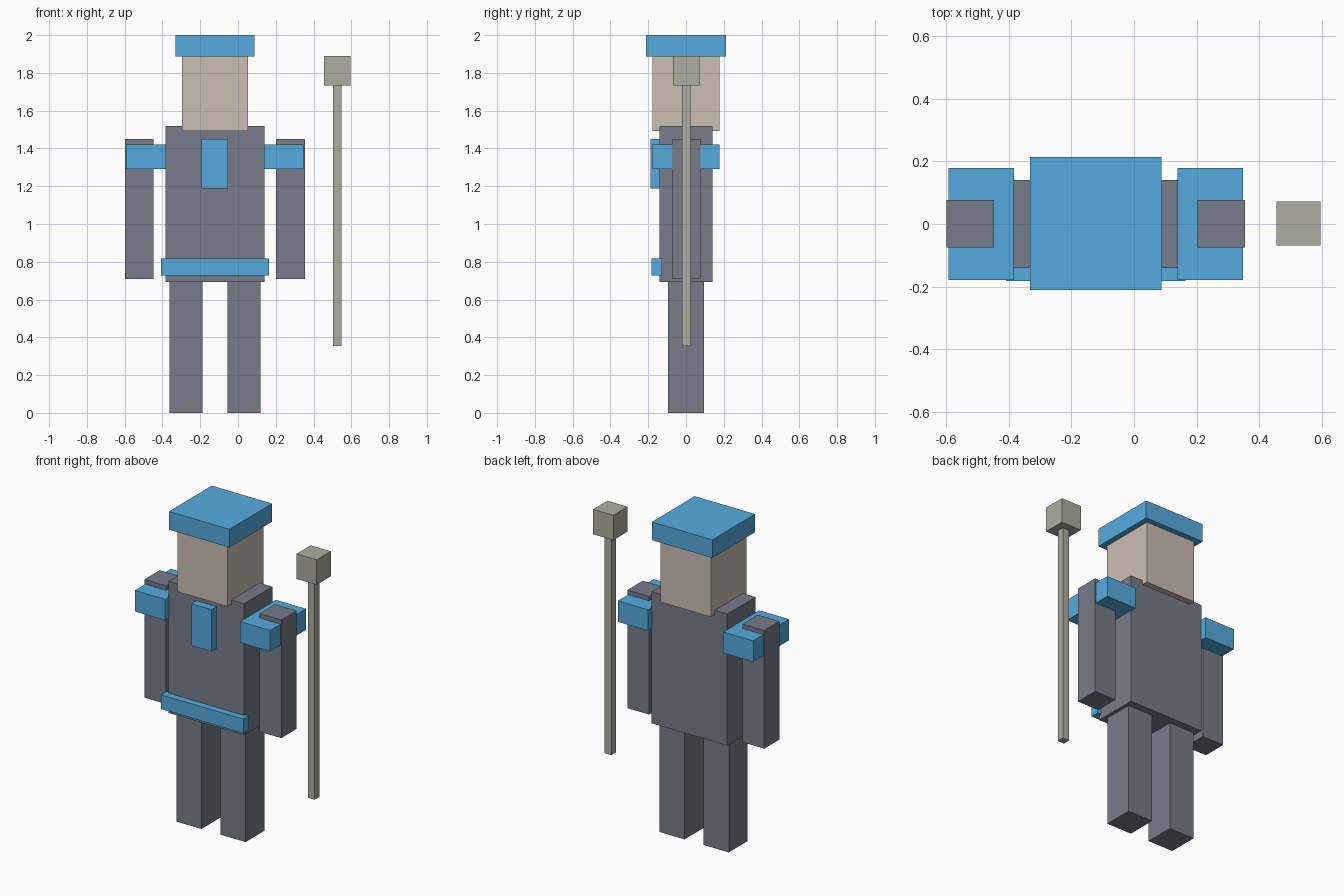
import bpy

if "Cube" in bpy.data.objects:
    bpy.data.objects.remove(bpy.data.objects["Cube"])

BODY_X = -0.122  # centre line of the figure; the staff stands off to its side


def material(name, rgb):
    mat = bpy.data.materials.new(name)
    mat.diffuse_color = (*rgb, 1)
    mat.use_nodes = True
    mat.node_tree.nodes["Principled BSDF"].inputs["Base Color"].default_value = mat.diffuse_color
    return mat


BLUE = material("blue_trim", (0.09, 0.41, 0.74))
CLOTH = material("slate_cloth", (0.18, 0.2, 0.25))
SKIN = material("skin", (0.6, 0.52, 0.45))
STONE = material("pale_stone", (0.42, 0.42, 0.35))


def box(name, x, width, y, z, mat):
    """Block centred on x, spanning the (low, high) pairs y and z."""
    bpy.ops.mesh.primitive_cube_add(size=1, location=(x, sum(y) / 2, sum(z) / 2))
    obj = bpy.context.object
    obj.name = name
    obj.scale = (width, y[1] - y[0], z[1] - z[0])
    bpy.ops.object.transform_apply(location=False, rotation=False, scale=True)
    obj.data.materials.append(mat)
    return obj


def pair(name, offset, *args):
    for side, sign in (("right", -1), ("left", 1)):
        box(f"{side}_{name}", BODY_X + sign * offset, *args)


# Body
box("torso", BODY_X, 0.525, (-0.14, 0.14), (0.694, 1.52), CLOTH)
box("head", BODY_X, 0.35, (-0.178, 0.178), (1.493, 1.886), SKIN)
box("hat", BODY_X, 0.42, (-0.211, 0.213), (1.886, 2.0), BLUE)

# Limbs and shoulder pads
pair("leg", 0.1535, 0.175, (-0.094, 0.094), (0, 0.694), CLOTH)
pair("arm", 0.400, 0.151, (-0.075, 0.077), (0.708, 1.45), CLOTH)
pair("shoulder_pad", 0.365, 0.21, (-0.178, 0.178), (1.29, 1.422), BLUE)

# Front trim
box("chest_plate", BODY_X, 0.14, (-0.189, -0.136), (1.187, 1.45), BLUE)
box("belt", BODY_X, 0.572, (-0.182, -0.126), (0.728, 0.818), BLUE)

# Staff
box("staff_shaft", 0.525, 0.046, (-0.022, 0.024), (0.353, 1.735), STONE)
box("staff_head", 0.525, 0.14, (-0.069, 0.071), (1.733, 1.89), STONE)
